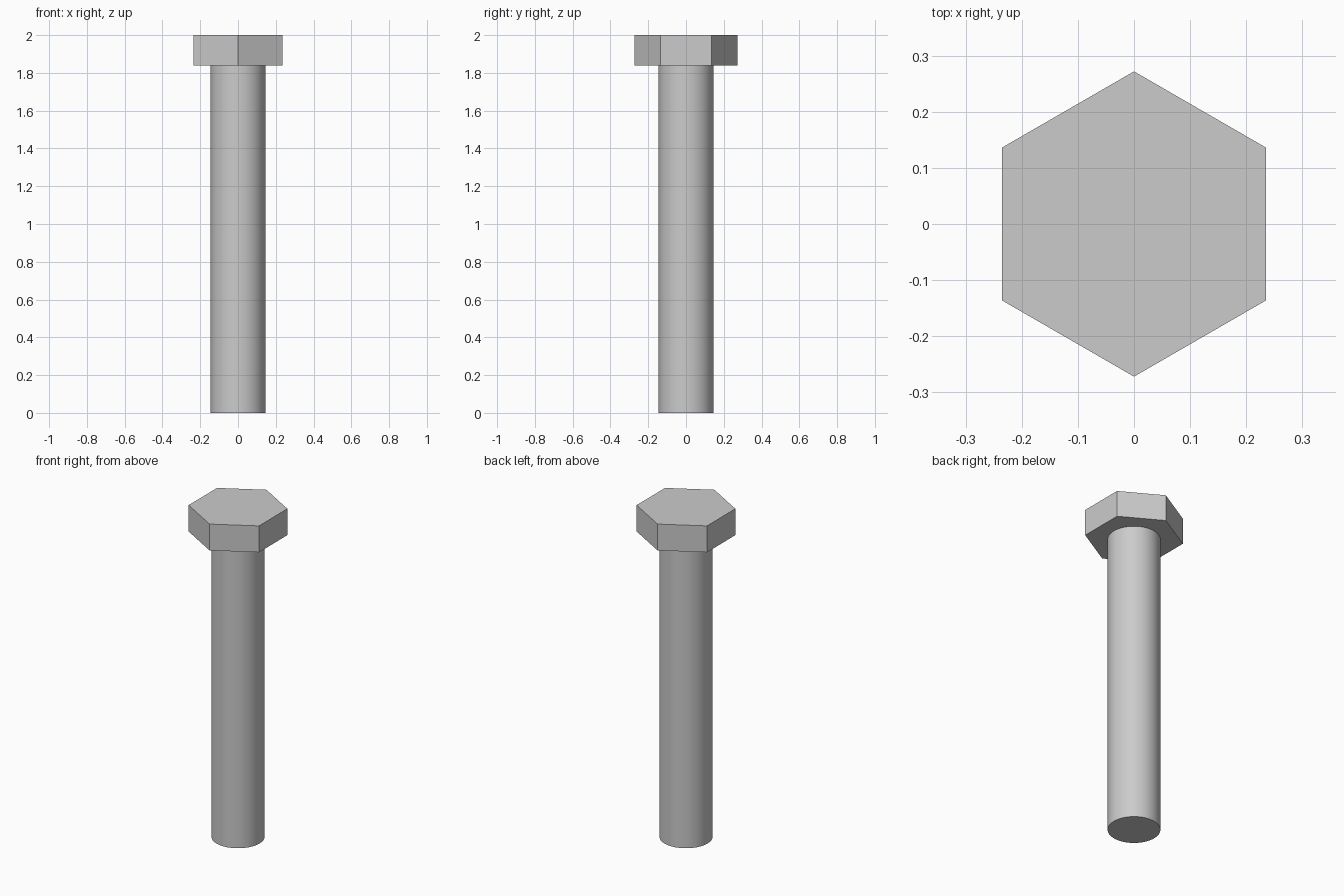
import bpy
import math

cube = bpy.data.objects.get("Cube")
if cube:
    bpy.data.objects.remove(cube, do_unlink=True)

# Single steel colour
STEEL = (0.6, 0.6, 0.6, 1.0)
steel = bpy.data.materials.new("steel_grey")
steel.use_nodes = True
steel.diffuse_color = STEEL
steel.node_tree.nodes["Principled BSDF"].inputs["Base Color"].default_value = STEEL


def prism(name, sides, radius, bottom, top):
    """Upright prism with its first corner on the y axis."""
    bpy.ops.mesh.primitive_cylinder_add(
        vertices=sides, radius=radius, depth=top - bottom,
        location=(0, 0, (bottom + top) / 2))
    obj = bpy.context.object
    obj.name = name
    obj.data.materials.append(steel)
    return obj


HEAD_BOTTOM = 1.84

# Hexagonal head with corners facing front and back
prism("bolt_head", 6, 0.272, HEAD_BOTTOM, 2.0)

# Plain round shank, smooth around its side with sharp rims
prism("bolt_shank", 64, 0.145, 0.0, HEAD_BOTTOM)
bpy.ops.object.shade_smooth_by_angle(angle=math.radians(30))
